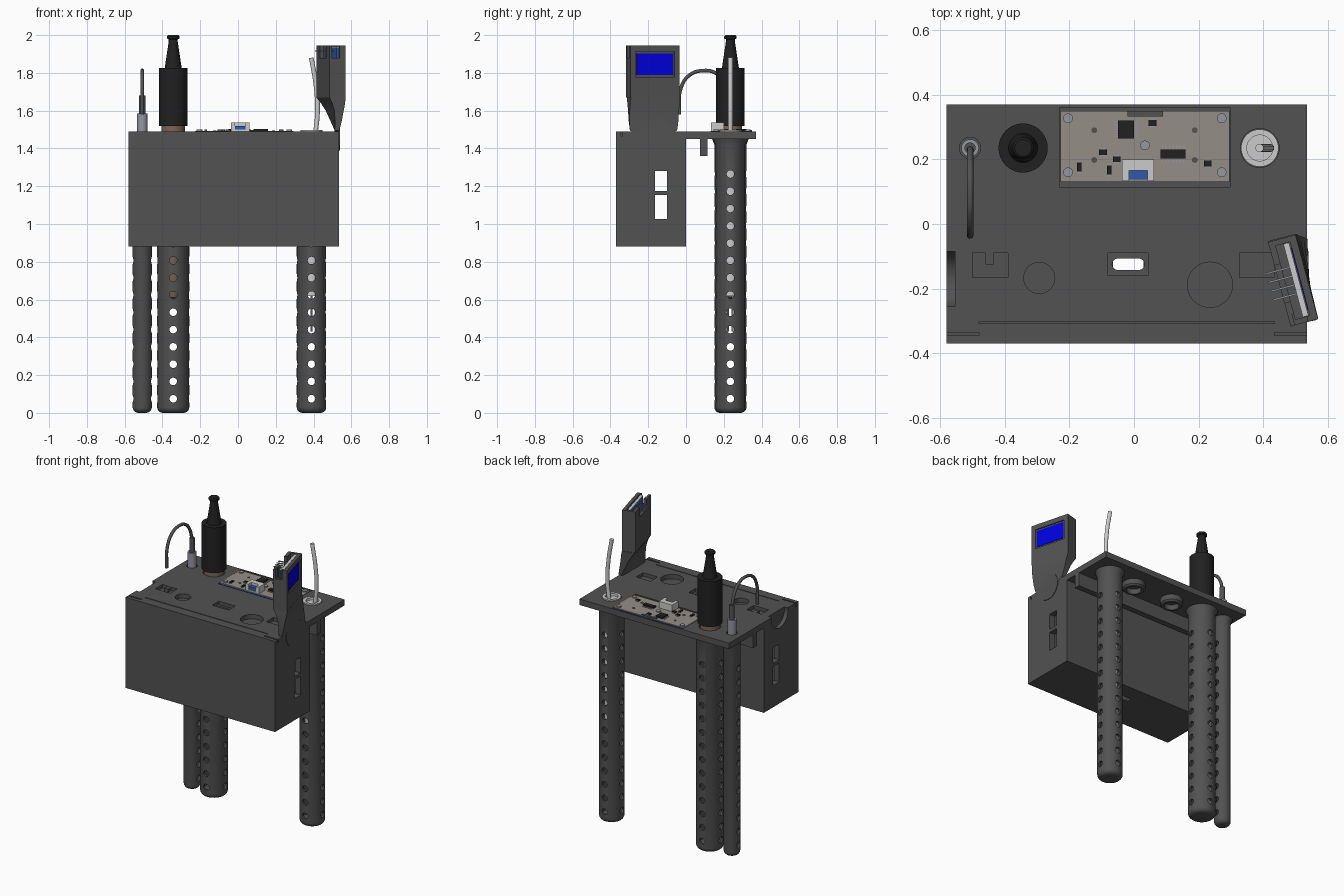
import bpy, bmesh
from math import sin, cos, pi, radians
from mathutils import Matrix, Vector

if "Cube" in bpy.data.objects:
    bpy.data.objects.remove(bpy.data.objects["Cube"])

def mat(name, r, g, b):
    m = bpy.data.materials.new(name)
    m.diffuse_color = (r, g, b, 1)
    m.use_nodes = True
    m.node_tree.nodes["Principled BSDF"].inputs["Base Color"].default_value = m.diffuse_color
    return m

DARK = mat("dark_plastic", .085, .085, .085)
BLACK = mat("black", .015, .015, .015)
WHITE = mat("white", .6, .6, .6)
BOARD = mat("board", .3, .27, .24)
BLUE = mat("screen_blue", .0, .0, .75)
PCBLUE = mat("board_blue", .03, .1, .4)
BROWN = mat("brown", .2, .13, .09)
METAL = mat("metal", .3, .31, .36)

def finish(name, bm, m=None, smooth=False):
    bmesh.ops.recalc_face_normals(bm, faces=bm.faces)
    me = bpy.data.meshes.new(name)
    bm.to_mesh(me)
    bm.free()
    if m:
        me.materials.append(m)
    o = bpy.data.objects.new(name, me)
    bpy.context.collection.objects.link(o)
    if smooth:
        shade(o)
    return o

def shade(o):
    bpy.ops.object.select_all(action='DESELECT')
    o.select_set(True)
    bpy.context.view_layer.objects.active = o
    bpy.ops.object.shade_smooth_by_angle(angle=radians(35))

def add_box(bm, x0, x1, y0, y1, z0, z1):
    M = Matrix.Translation(((x0+x1)/2, (y0+y1)/2, (z0+z1)/2)) @ Matrix.Diagonal((x1-x0, y1-y0, z1-z0, 1))
    bmesh.ops.create_cube(bm, size=1, matrix=M)

def box(name, *d, m=DARK):
    bm = bmesh.new()
    add_box(bm, *d)
    return finish(name, bm, m)

def add_rod(bm, p, q, r, n=24):
    p, q = Vector(p), Vector(q)
    M = Matrix.Translation((p+q)/2) @ (q-p).to_track_quat('Z', 'Y').to_matrix().to_4x4()
    bmesh.ops.create_cone(bm, cap_ends=True, segments=n, radius1=r, radius2=r, depth=(q-p).length, matrix=M)

def rod(name, p, q, r, m=DARK, n=32):
    bm = bmesh.new()
    add_rod(bm, p, q, r, n)
    return finish(name, bm, m, True)

def lathe(name, x, y, prof, m=DARK, n=40):
    bm = bmesh.new()
    vs = [bm.verts.new((x+r, y, z)) for r, z in prof]
    es = [bm.edges.new(e) for e in zip(vs, vs[1:])]
    bmesh.ops.spin(bm, geom=vs+es, cent=(x, y, 0), axis=(0, 0, 1), angle=2*pi, steps=n)
    bmesh.ops.remove_doubles(bm, verts=bm.verts, dist=1e-5)
    return finish(name, bm, m, True)

def cut(o, *cutters):
    for c in cutters:
        c.hide_render = True
        b = o.modifiers.new("cut", 'BOOLEAN')
        b.operation, b.solver, b.object = 'DIFFERENCE', 'EXACT', c
    dg = bpy.context.evaluated_depsgraph_get()
    me = bpy.data.meshes.new_from_object(o.evaluated_get(dg))
    o.modifiers.clear()
    o.data = me
    for c in cutters:
        bpy.data.objects.remove(c)

def cable(name, pts, r, m):
    cu = bpy.data.curves.new(name, 'CURVE')
    cu.dimensions, cu.bevel_depth, cu.bevel_resolution, cu.use_fill_caps = '3D', r, 3, True
    s = cu.splines.new('BEZIER')
    s.bezier_points.add(len(pts)-1)
    for b, p in zip(s.bezier_points, pts):
        b.co = p
        b.handle_left_type = b.handle_right_type = 'AUTO'
    cu.materials.append(m)
    bpy.context.collection.objects.link(bpy.data.objects.new(name, cu))

X0, X1, TY = -.58, .535, .235
TUBES = [("temperature_tube", -.507, .051, False), ("acidity_tube", -.343, .085, True), ("solids_tube", .389, .078, True)]

# hollow electronics box with side windows and a slot in the floor
case = box("electronics_box", X0, X1, -.37, 0, .88, 1.45)
cut(case, box("c", X0+.04, X1-.04, -.33, -.04, .92, 1.5),
    box("c", -.7, .7, -.164, -.10, 1.175, 1.28), box("c", -.7, .7, -.164, -.10, 1.026, 1.153),
    box("c", -.065, .03, -.142, -.107, .8, 1),
    rod("c", (-.7, -.17, 1.475), (X0+.026, -.17, 1.475), .087))
bm = bmesh.new()
# top plate with pockets, sensor holes, grooves and the empty mount recess
plate = box("top_plate", X0, X1, -.37, .37, 1.45, 1.49)
add_box(bm, -.50, -.39, -.165, -.09, 1.467, 1.6)
add_box(bm, -.08, .043, -.16, -.09, 1.467, 1.6)
add_box(bm, .327, .435, -.165, -.09, 1.467, 1.6)
add_box(bm, -.48, .435, -.308, -.302, 1.482, 1.6)
add_box(bm, -.6, -.48, -.345, -.335, 1.465, 1.6)
add_box(bm, .435, .6, -.345, -.335, 1.465, 1.6)
add_box(bm, -.23, .297, .115, .36, 1.47, 1.6)
add_rod(bm, (-.293, -.167, 1.46), (-.293, -.167, 1.6), .048, 32)
add_rod(bm, (.235, -.188, 1.46), (.235, -.188, 1.6), .07, 40)
for _, x, r, _ in TUBES:
    add_rod(bm, (x, TY, 1.4), (x, TY, 1.6), r-.018, 40)
add_rod(bm, (X0-.1, -.17, 1.475), (X0+.026, -.17, 1.475), .087, 40)
pockets = finish("c", bm)
bm = bmesh.new()
add_box(bm, -.05, .015, -.142, -.107, 1.4, 1.6)
slot = finish("c", bm)
ends = [rod("c", (x, -.1245, 1.4), (x, -.1245, 1.6), .0175) for x in (-.05, .015)]
cut(plate, pockets, slot, *ends)
box("temperature_tab", -.46, -.435, -.125, -.09, 1.46, 1.489)

# hanging lip and bosses under the plate
box("hanging_lip", X0, X1, .075, .115, 1.36, 1.45)
for i, x in enumerate((-.11, .19)):
    lathe(f"under_boss_{i}", x, .225, [(.07, 1.45), (.07, 1.415), (.06, 1.405), (.045, 1.405), (.045, 1.44), (0, 1.44)])

# perforated sensor tubes with rounded bottoms
for name, x, r, both in TUBES:
    f, w = .03, .013
    arc = [(r-f+f*sin(a), f-f*cos(a)) for a in [i*pi/10 for i in range(6)]]
    t = lathe(name, x, TY, [(0, 0)] + arc + [(r, 1.42), (r+.012, 1.45), (r-w, 1.45), (r-w, .03), (0, .03)])
    cs = []
    for d in [Vector((.2, 0, 0)), Vector((0, .2, 0))][:2 if both else 1]:
        bm = bmesh.new()
        for i in range(14):
            c = Vector((x, TY, .075+.0915*i))
            add_rod(bm, c-d, c+d, .02, 20)
        cs.append(finish("c", bm))
    cut(t, *cs)
    shade(t)

# acidity probe: stem with bulb, collar, grip and tapered strain relief
px = -.343
lathe("acidity_probe_stem", px, TY, [(0, .6), (.03, .61), (.042, .65), (.042, 1.48), (.062, 1.48), (.062, 1.525), (0, 1.525)], BROWN)
lathe("acidity_probe_grip", px, TY, [(0, 1.52), (.076, 1.52), (.076, 1.825), (.045, 1.825), (.024, 1.965), (.024, 1.978),
      (.033, 1.982), (.033, 1.993), (.026, 2.0), (0, 2.0)], BLACK)

# temperature probe and its looping cable
tx = -.507
lathe("temperature_probe_stem", tx, TY, [(0, .6), (.027, .61), (.027, 1.585), (0, 1.585)], METAL)
rod("temperature_probe_sleeve", (tx, TY, 1.58), (tx, TY, 1.68), .017)
cable("temperature_cable", [(tx, TY, 1.66), (tx, .215, 1.735), (tx, .165, 1.795), (tx, .09, 1.812), (tx, .015, 1.785),
      (tx, -.03, 1.71), (tx, -.035, 1.62), (tx, -.035, 1.58)], .010, DARK)

# dissolved solids probe with two pins and a pale cable
sx = .389
lathe("solids_probe_body", sx, TY, [(0, .62), (.045, .62), (.045, 1.47), (.058, 1.47), (.058, 1.497), (.04, 1.497), (.04, 1.48), (0, 1.48)], WHITE)
for s in (-1, 1):
    rod(f"solids_probe_pin_{s}", (sx, TY+s*.012, .43), (sx, TY+s*.012, .63), .005, METAL, 12)
cable("solids_cable", [(sx+.02, TY, 1.47), (.421, TY, 1.6), (.412, TY, 1.74), (.388, TY, 1.88)], .013, WHITE)

# circuit board and its parts
box("circuit_board_base", -.228, .295, .13, .35, 1.475, 1.488, m=PCBLUE)
box("circuit_board_face", -.227, .294, .131, .349, 1.488, 1.492, m=BOARD)
box("edge_connector", -.02, .09, .332, .35, 1.49, 1.497)
for i, (x, y) in enumerate([(-.204, .327), (.271, .327), (-.204, .16), (.271, .16), (.034, .243)]):
    rod(f"board_screw_{i}", (x, y, 1.48), (x, y, 1.499), .015, METAL, 20)
for i, (x, y) in enumerate([(-.123, .29), (.188, .29), (-.123, .198), (.188, .198)]):
    rod(f"board_peg_{i}", (x, y, 1.48), (x, y, 1.495), .009, DARK, 16)
bm, pins = bmesh.new(), bmesh.new()
add_box(bm, -.05, 0, .265, .32, 1.49, 1.503)
add_box(bm, .082, .16, .203, .231, 1.49, 1.503)
for i in range(7):
    y, x = .27+i*.0075, .088+i*.011
    add_box(pins, -.062, .012, y-.0015, y+.0015, 1.491, 1.495)
    add_box(pins, x-.002, x+.002, .19, .244, 1.491, 1.495)
for x, y, u, v in [(-.096, .222, .012, .009), (-.17, .176, .007, .014), (-.077, .167, .007, .014),
                   (-.053, .2, .012, .009), (.057, .312, .012, .009), (.228, .187, .012, .009)]:
    add_box(bm, x-u, x+u, y-v, y+v, 1.49, 1.5)
    add_box(pins, x-u*.6, x+u*.6, y-v*1.5, y+v*1.5, 1.49, 1.496)
finish("chips", bm, BLACK)
finish("chip_pins", pins, METAL)
sock = box("cable_socket", -.037, .062, .133, .2, 1.49, 1.537, m=WHITE)
cut(sock, box("c", -.016, .041, .12, .165, 1.5, 1.6))
box("socket_insert", -.016, .041, .138, .165, 1.495, 1.52, m=PCBLUE)

# display head, turned slightly; built in local coordinates
HEAD = Matrix.Translation((.492, -.175, 0)) @ Matrix.Rotation(radians(15), 4, 'Z')
head = box("display_head", -.044, .044, -.135, .135, 1.67, 1.945)
cut(head, box("c", -.024, .022, -.118, .118, 1.72, 2.1), box("c", .036, .1, -.107, .107, 1.778, 1.912),
    box("c", -.03, .012, -.2, -.1, 1.88, 2.1), box("c", -.1, -.01, -.06, .06, 1.88, 2.1))
parts = [head, box("display_screen", .02, .039, -.099, .099, 1.79, 1.902, m=BLUE),
         box("display_board", .0, .012, -.117, .117, 1.725, 1.935, m=PCBLUE),
         box("display_board_edge", .0, .018, -.117, .117, 1.935, 1.94, m=WHITE)]
for i in range(4):
    y = -.042+i*.028
    parts.append(box(f"display_pin_{i}", -.075, .005, y-.003, y+.003, 1.912, 1.918, m=METAL))
for p in parts:
    p.data.transform(HEAD)

# lofted neck from the head down to the round mounting tongue
bm = bmesh.new()
rings = []
for z, cx, t, w, a in [(1.67, .492, .088, .27, 15), (1.64, .503, .07, .268, 13), (1.60, .512, .05, .265, 10),
                       (1.54, .52, .034, .26, 5), (1.495, .524, .024, .25, 0), (1.475, .524, .024, .172, 0)]:
    R = Matrix.Translation((cx, -.172, z)) @ Matrix.Rotation(radians(a), 4, 'Z')
    rings.append([bm.verts.new(R @ Vector((u*t/2, v*w/2, 0))) for u, v in [(-1, -1), (1, -1), (1, 1), (-1, 1)]])
for a, b in zip(rings, rings[1:]):
    for i in range(4):
        bm.faces.new((a[i], a[(i+1) % 4], b[(i+1) % 4], b[i]))
bm.faces.new(rings[0])
bm.faces.new(rings[-1])
finish("display_neck", bm, DARK, True)
rod("display_mount_tongue", (.51, -.17, 1.475), (.539, -.17, 1.475), .086)
